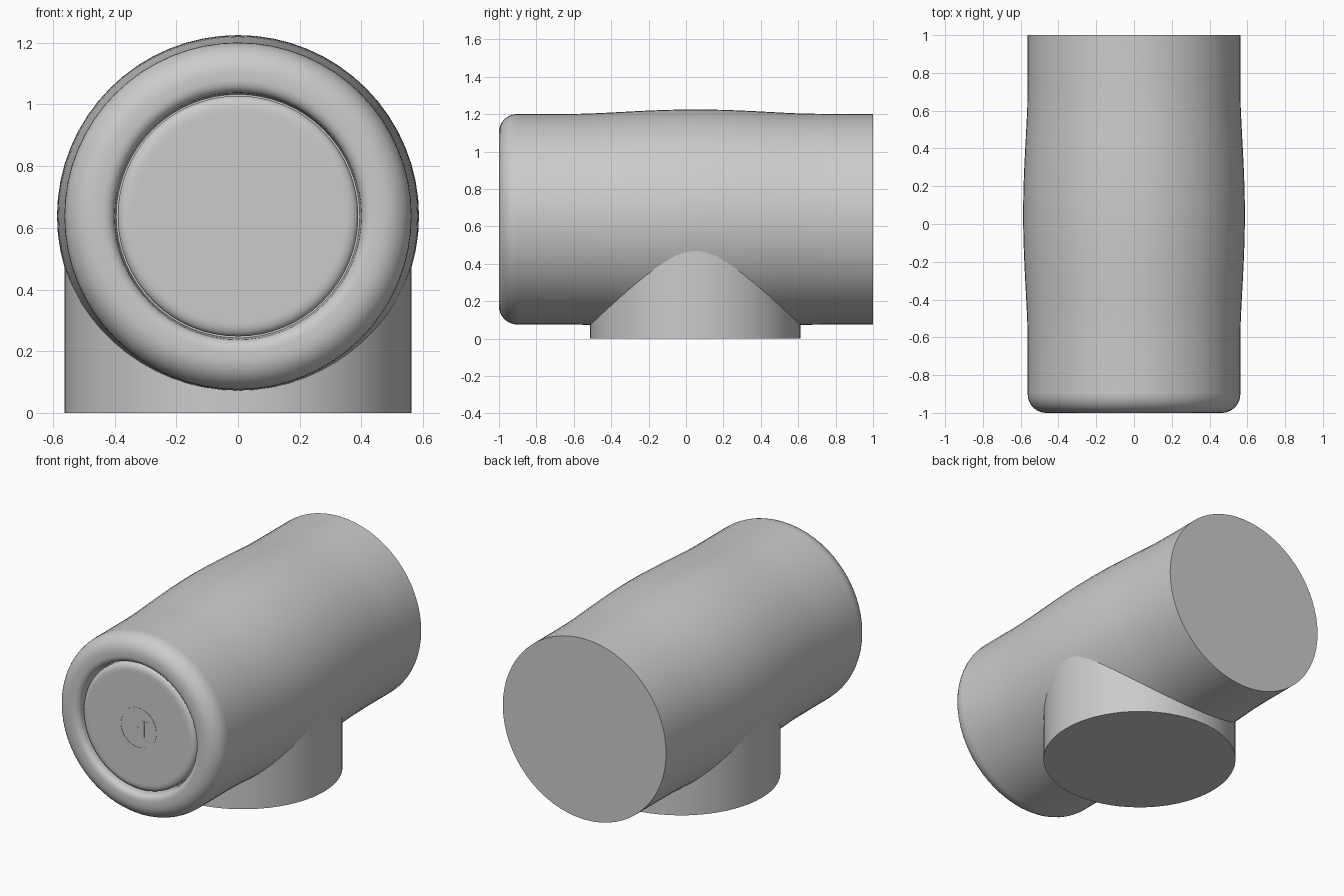
import bpy, bmesh, math
from mathutils import Matrix

if "Cube" in bpy.data.objects:
    bpy.data.objects.remove(bpy.data.objects["Cube"])

CZ = 0.638   # height of the barrel axis
R = 0.563    # barrel end radius

grey = bpy.data.materials.new("plain grey")
grey.diffuse_color = (0.6, 0.6, 0.6, 1)
grey.use_nodes = True
grey.node_tree.nodes["Principled BSDF"].inputs["Base Color"].default_value = grey.diffuse_color


def finish(name, bm, angle=35):
    bmesh.ops.recalc_face_normals(bm, faces=bm.faces)
    me = bpy.data.meshes.new(name)
    bm.to_mesh(me)
    bm.free()
    ob = bpy.data.objects.new(name, me)
    bpy.context.collection.objects.link(ob)
    me.materials.append(grey)
    bpy.ops.object.select_all(action='DESELECT')
    ob.select_set(True)
    bpy.context.view_layer.objects.active = ob
    bpy.ops.object.shade_smooth_by_angle(angle=math.radians(angle))
    return ob


def lathe(name, profile, seg=64):
    """Spin (radius, y) points about the barrel axis; ends are capped."""
    bm = bmesh.new()
    rings = [[bm.verts.new((r * math.cos(2 * math.pi * i / seg), y,
                            CZ + r * math.sin(2 * math.pi * i / seg)))
              for i in range(seg)] for r, y in profile]
    for a, b in zip(rings, rings[1:]):
        for i in range(seg):
            j = (i + 1) % seg
            bm.faces.new((a[i], a[j], b[j], b[i]))
    bm.faces.new(rings[0])
    bm.faces.new(rings[-1])
    return finish(name, bm)


def arc(r, y, rad_r, rad_y, a0, a1, n=8):
    return [(r + rad_r * math.cos(math.radians(a0 + (a1 - a0) * k / n)),
             y + rad_y * math.sin(math.radians(a0 + (a1 - a0) * k / n)))
            for k in range(n + 1)]


# Barrel with a gentle swell around the middle
swell = [(R, -0.9), (R, -0.6)]
for k in range(1, 16):
    t = k / 16
    swell.append((R + 0.024 * math.sin(math.pi * t) ** 1.5, -0.6 + 1.3 * t))
lathe("barrel", swell + [(R, 0.75), (R, 1.0)])

# Rounded front rim, with a groove at its inner edge
rim = [(0.395, -0.9), (0.4, -0.965)]
rim += arc(0.44, -0.965, 0.04, 0.035, 180, 270, 5)[1:]
rim += arc(0.465, -0.9, 0.098, 0.1, 270, 360, 9)
lathe("front_rim", [(0.3, -0.9)] + rim)

# Front button: flat disc with softened edge
lathe("front_button", [(0.39, -0.89), (0.39, -0.955)]
      + arc(0.35, -0.955, 0.04, 0.025, 0, -90, 5)[1:] + [(0.335, -0.98)])

# Upright stub that carries the barrel
bm = bmesh.new()
bmesh.ops.create_cone(bm, cap_ends=True, segments=64, radius1=0.562, radius2=0.562,
                      depth=0.64, matrix=Matrix.Translation((0, 0.05, 0.32)))
finish("base_stub", bm)


# Thin play and pause marks on the button
def mark(name, points, inner=None):
    bm = bmesh.new()
    place = lambda pts, y: [bm.verts.new((x, y, CZ + z)) for x, z in pts]
    if inner:
        o, i = place(points, -0.982), place(inner, -0.982)
        for k in range(len(o)):
            n = (k + 1) % len(o)
            bm.faces.new((o[k], o[n], i[n], i[k]))
    else:
        bm.faces.new(place(points, -0.982))
    ext = bmesh.ops.extrude_face_region(bm, geom=bm.faces[:])
    for v in ext["geom"]:
        if isinstance(v, bmesh.types.BMVert):
            v.co.y += 0.003
    finish(name, bm)


def circle(r, n=48):
    return [(r * math.cos(2 * math.pi * k / n), r * math.sin(2 * math.pi * k / n)) for k in range(n)]


mark("button_ring", circle(0.125), circle(0.12))
mark("play_mark", [(-0.075, -0.05), (0.005, 0), (-0.075, 0.05)])
for n, x in (("left", 0.022), ("right", 0.052)):
    mark("pause_bar_" + n, [(x, -0.05), (x + 0.018, -0.05), (x + 0.018, 0.05), (x, 0.05)])
